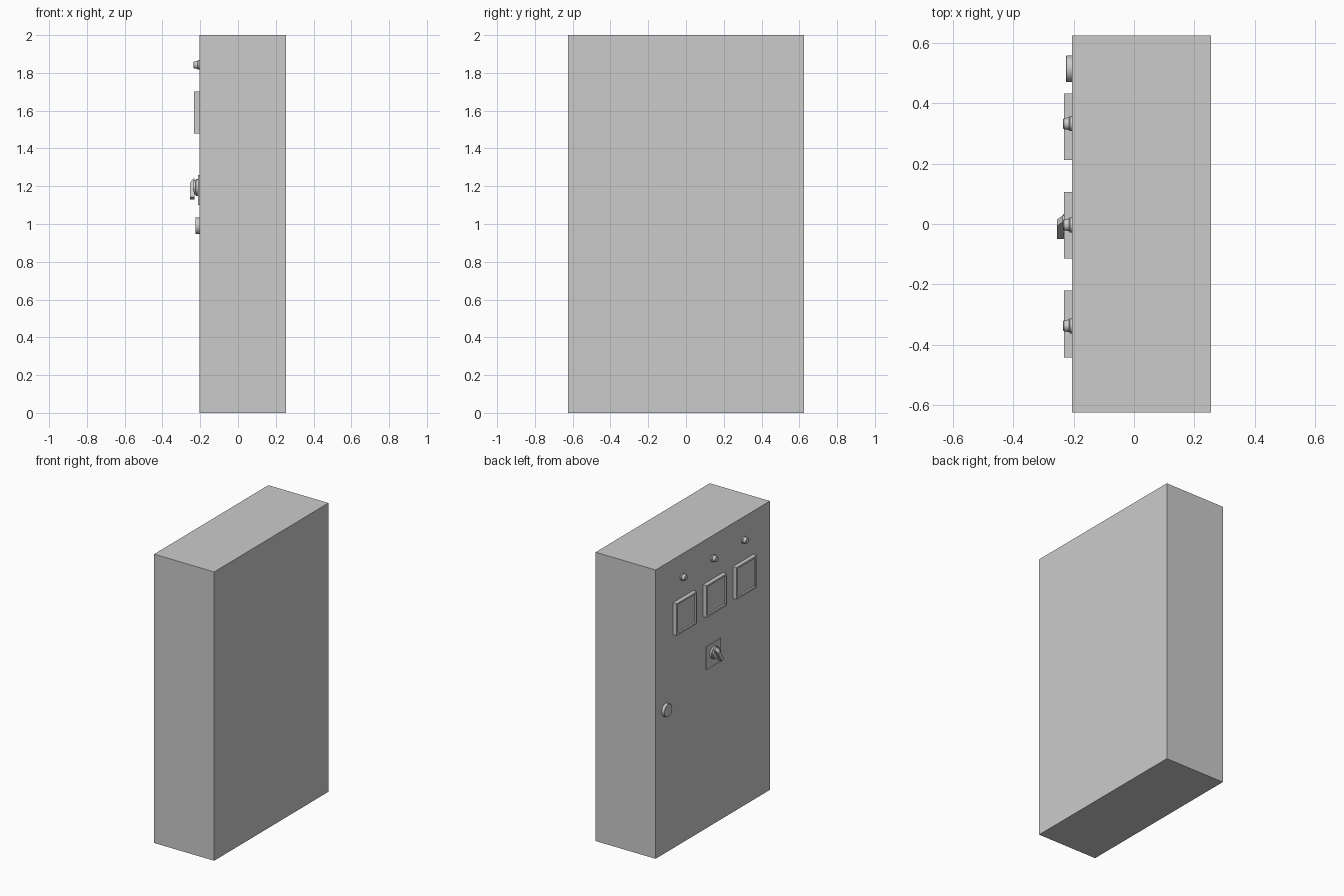
import bpy, bmesh, math
from mathutils import Matrix, Vector

if "Cube" in bpy.data.objects:
    bpy.data.objects.remove(bpy.data.objects["Cube"])

FACE = -0.205  # x of the control panel face; fittings project towards -x


def finish(name, bm, smooth=False):
    bmesh.ops.recalc_face_normals(bm, faces=bm.faces)
    me = bpy.data.meshes.new(name)
    bm.to_mesh(me)
    bm.free()
    ob = bpy.data.objects.new(name, me)
    bpy.context.collection.objects.link(ob)
    if smooth:
        bpy.ops.object.select_all(action='DESELECT')
        ob.select_set(True)
        bpy.context.view_layer.objects.active = ob
        bpy.ops.object.shade_smooth_by_angle(angle=math.radians(35))
    return ob


def box_bm(x0, x1, y0, y1, z0, z1):
    bm = bmesh.new()
    m = Matrix.Translation(((x0 + x1) / 2, (y0 + y1) / 2, (z0 + z1) / 2))
    m = m @ Matrix.Diagonal((x1 - x0, y1 - y0, z1 - z0, 1))
    bmesh.ops.create_cube(bm, size=1, matrix=m)
    return bm


def turned(name, y, z, profile, n=32):
    """Round fitting on the panel: profile is (projection, radius) pairs."""
    bm = bmesh.new()
    rings = []
    for d, r in profile:
        rings.append([bm.verts.new((FACE - d, y + r * math.cos(2 * math.pi * i / n),
                                    z + r * math.sin(2 * math.pi * i / n))) for i in range(n)])
    for a, b in zip(rings, rings[1:]):
        for i in range(n):
            j = (i + 1) % n
            bm.faces.new((a[i], a[j], b[j], b[i]))
    bm.faces.new(rings[0])
    bm.faces.new(rings[-1])
    return finish(name, bm, True)


# cabinet body
finish("cabinet", box_bm(FACE, 0.255, -0.625, 0.625, 0, 2))

# three meters with recessed dials, each with an indicator lamp above
for i, y in enumerate((0.323, -0.004, -0.332), 1):
    bm = box_bm(FACE - 0.028, FACE, y - 0.111, y + 0.111, 1.479, 1.701)
    front = min(bm.faces, key=lambda f: f.calc_center_median().x)
    bmesh.ops.inset_region(bm, faces=[front], thickness=0.018)
    bmesh.ops.inset_region(bm, faces=[front], thickness=0.004, depth=-0.008)
    finish(f"meter_{i}", bm)
    turned(f"indicator_lamp_{i}", y + (0.01, 0.001, -0.006)[i - 1], 1.842,
           [(0, 0.025), (0.008, 0.025), (0.01, 0.021), (0.028, 0.018), (0.03, 0.016)])

# rotary switch: plate, round base and slanted lever
finish("switch_plate", box_bm(FACE - 0.006, FACE, -0.084, 0.076, 1.1, 1.26))
turned("switch_base", -0.004, 1.193,
       [(0.004, 0.044), (0.018, 0.044), (0.02, 0.037), (0.03, 0.037)])

bm = bmesh.new()
side = [(-0.23, 0.056), (-0.238, 0.056), (-0.255, 0.03), (-0.255, -0.056), (-0.23, -0.056)]
f = bm.faces.new([bm.verts.new((x, -0.0125, z)) for x, z in side])
ext = bmesh.ops.extrude_face_region(bm, geom=[f])
bmesh.ops.translate(bm, vec=(0, 0.025, 0),
                    verts=[v for v in ext["geom"] if isinstance(v, bmesh.types.BMVert)])
bm.transform(Matrix.Translation((0, -0.011, 1.185)) @ Matrix.Rotation(math.radians(-30), 4, 'X'))
finish("switch_lever", bm)

# door lock
turned("door_lock", 0.515, 0.99, [(0, 0.044), (0.019, 0.044), (0.021, 0.042)])
